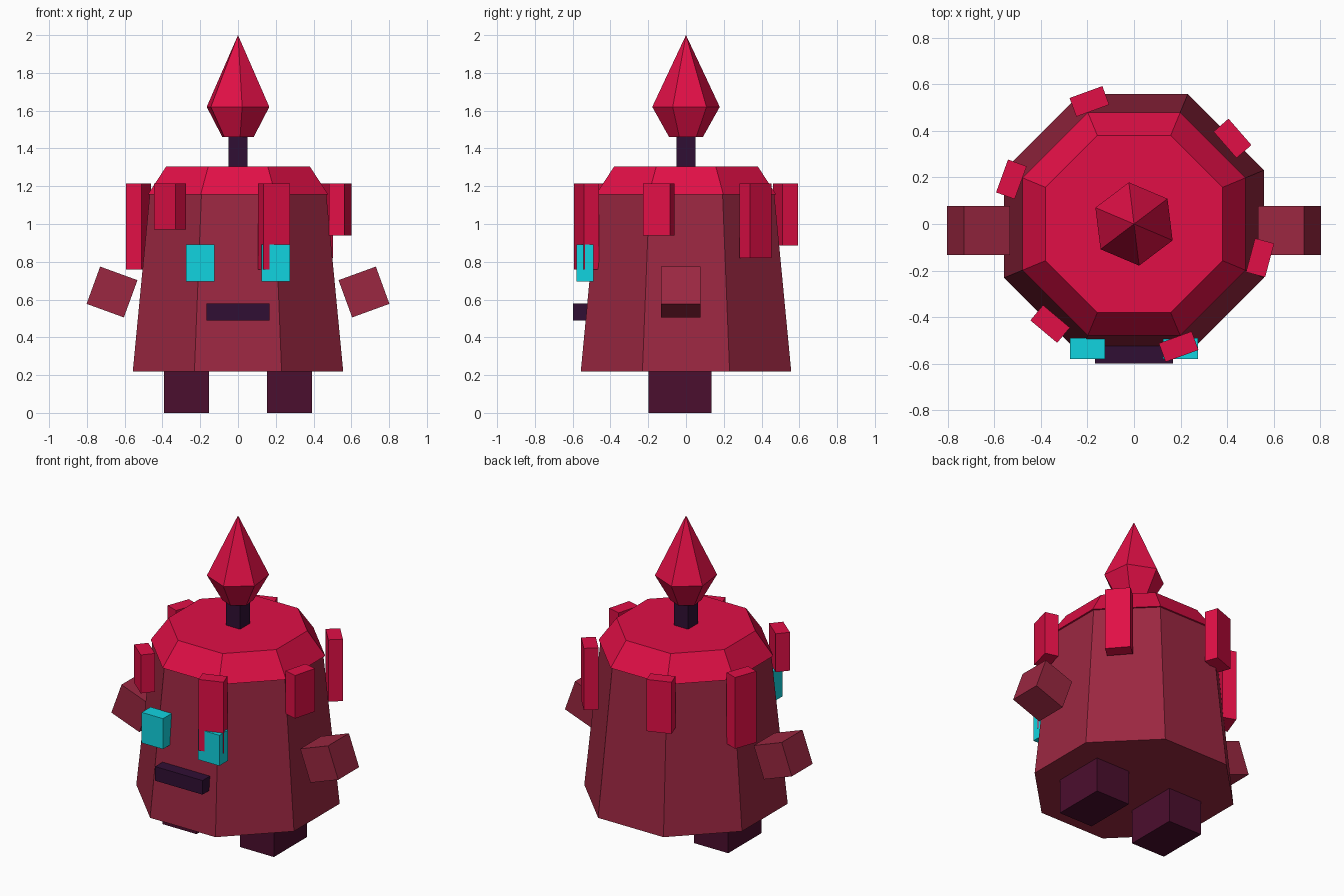
import bpy, bmesh
from math import radians, cos, sin, pi
from mathutils import Matrix

cube = bpy.data.objects.get("Cube")
if cube:
    bpy.data.objects.remove(cube, do_unlink=True)


def material(name, rgb):
    lin = [((c / 255 + 0.055) / 1.055) ** 2.4 if c > 10 else c / 255 / 12.92 for c in rgb]
    mat = bpy.data.materials.new(name)
    mat.use_nodes = True
    mat.diffuse_color = (*lin, 1)
    bsdf = mat.node_tree.nodes["Principled BSDF"]
    bsdf.inputs["Base Color"].default_value = (*lin, 1)
    bsdf.inputs["Roughness"].default_value = 0.8
    return mat


CRIMSON = material("crimson icing", (225, 15, 70))
MAROON = material("maroon cake", (155, 39, 65))
PLUM = material("dark plum", (75, 14, 46))
INK = material("ink purple", (48, 15, 52))
CYAN = material("cyan", (17, 212, 224))


def finish(name, bm, mat):
    bmesh.ops.recalc_face_normals(bm, faces=bm.faces)
    mesh = bpy.data.meshes.new(name)
    bm.to_mesh(mesh)
    bm.free()
    mesh.materials.append(mat)
    obj = bpy.data.objects.new(name, mesh)
    bpy.context.collection.objects.link(obj)
    return obj


def box(name, center, size, mat, rot=(0, 0, 0)):
    bm = bmesh.new()
    bmesh.ops.create_cube(bm, size=1, matrix=Matrix.Diagonal((*size, 1)))
    obj = finish(name, bm, mat)
    obj.location = center
    obj.rotation_euler = [radians(a) for a in rot]
    return obj


def turned(name, sides, start, profile, mat):
    """Faceted solid from (radius, z) rings; a zero radius makes a tip."""
    bm = bmesh.new()
    rings = []
    for r, z in profile:
        angles = [radians(start) + 2 * pi * i / sides for i in range(sides if r else 1)]
        rings.append([bm.verts.new((r * cos(a), r * sin(a), z)) for a in angles])
    for low, high in zip(rings, rings[1:]):
        for i in range(sides):
            j = (i + 1) % sides
            top = [high[j], high[i]] if len(high) > 1 else high
            bm.faces.new([low[i], low[j], *top])
    bm.faces.new(rings[0])
    if len(rings[-1]) > 1:
        bm.faces.new(rings[-1])
    return finish(name, bm, mat)


# Octagonal cake body and icing cap, flat sides on the axes
k = 1 / cos(pi / 8)
turned("body", 8, 22.5, [(0.557 * k, 0.22), (0.467 * k, 1.16)], MAROON)
turned("icing_cap", 8, 22.5, [(0.478 * k, 1.155), (0.38 * k, 1.305)], CRIMSON)

# Wick and six-sided flame
box("wick", (0, 0, 1.385), (0.1, 0.1, 0.18), INK)
turned("flame", 6, 37, [(0.09, 1.46), (0.18, 1.62), (0, 2.0)], CRIMSON)

# Icing drips around the rim: (angle, lower end)
drips = [(-70, 0.76), (-15, 0.94), (41, 0.82), (110, 0.885), (160, 0.76), (230, 0.97)]
for n, (angle, low) in enumerate(drips, 1):
    a = radians(angle)
    box(f"icing_drip_{n}", (0.56 * cos(a), 0.56 * sin(a), (low + 1.215) / 2),
        (0.085, 0.15, 1.215 - low), CRIMSON, (0, 0, angle))

# Paired arms, feet and eyes
for side, s in (("left", 1), ("right", -1)):
    box(f"{side}_arm", (s * 0.667, -0.028, 0.64), (0.21, 0.21, 0.21), MAROON, (0, -20 * s, 0))
    box(f"{side}_foot", (s * 0.273, -0.032, 0.115), (0.24, 0.335, 0.23), PLUM)
    box(f"{side}_eye", (s * 0.199, -0.535, 0.793), (0.15, 0.09, 0.195), CYAN)

# Mouth
box("mouth", (0, -0.55, 0.535), (0.335, 0.095, 0.09), INK)
